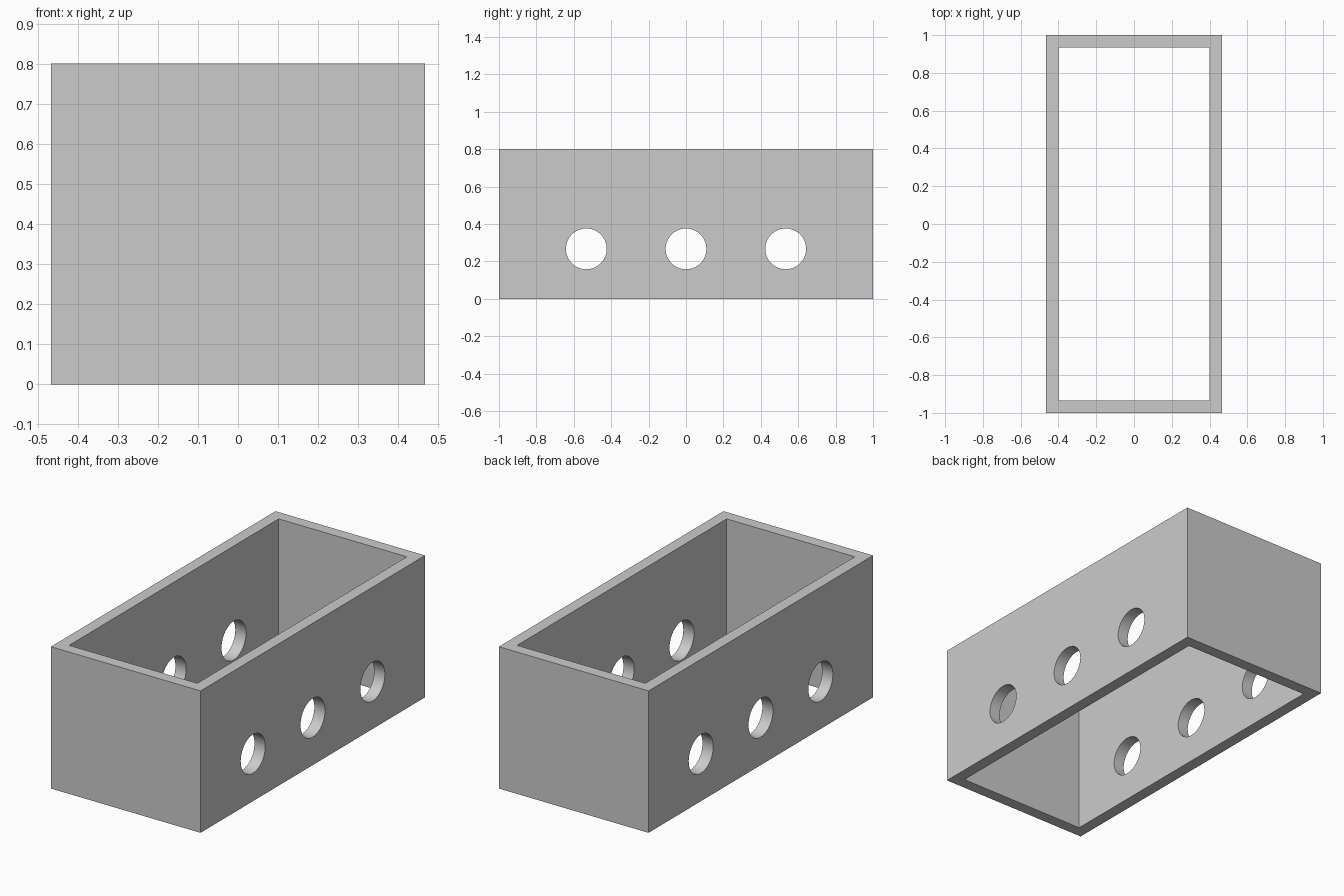
import bpy
import math

if "Cube" in bpy.data.objects:
    bpy.data.objects.remove(bpy.data.objects["Cube"], do_unlink=True)

WIDTH, LENGTH, HEIGHT, WALL = 0.933, 2.0, 0.8, 0.0667
HOLE_RADIUS, HOLE_Z, HOLE_SPACING = 0.109, 0.267, 0.533

grey = bpy.data.materials.new("plain grey")
grey.use_nodes = True
colour = (0.6, 0.6, 0.6, 1)
grey.diffuse_color = colour
grey.node_tree.nodes["Principled BSDF"].inputs["Base Color"].default_value = colour


def box(name, size):
    bpy.ops.mesh.primitive_cube_add(size=1, location=(0, 0, HEIGHT / 2))
    obj = bpy.context.object
    obj.name = name
    obj.scale = size
    bpy.ops.object.transform_apply(location=True, rotation=True, scale=True)
    obj.data.materials.append(grey)
    return obj


def cut(target, cutter):
    """Subtract the cutter from the target, then discard it."""
    cutter.hide_render = True
    mod = target.modifiers.new("cut", "BOOLEAN")
    mod.operation = "DIFFERENCE"
    mod.solver = "EXACT"
    mod.object = cutter
    bpy.context.view_layer.objects.active = target
    bpy.ops.object.modifier_apply(modifier=mod.name)
    bpy.data.objects.remove(cutter, do_unlink=True)


# Rectangular sleeve, open at the top and bottom
frame = box("box_frame", (WIDTH, LENGTH, HEIGHT))
cut(frame, box("cavity_cutter", (WIDTH - 2 * WALL, LENGTH - 2 * WALL, HEIGHT * 2)))

# Three round holes through both long walls
for i in (-1, 0, 1):
    bpy.ops.mesh.primitive_cylinder_add(
        vertices=64, radius=HOLE_RADIUS, depth=WIDTH * 2,
        location=(0, i * HOLE_SPACING, HOLE_Z), rotation=(0, math.pi / 2, 0))
    hole = bpy.context.object
    hole.name = "hole_cutter"
    hole.data.materials.append(grey)
    cut(frame, hole)

# Smooth hole walls, sharp box edges
bpy.ops.object.select_all(action="DESELECT")
frame.select_set(True)
bpy.context.view_layer.objects.active = frame
bpy.ops.object.shade_smooth_by_angle(angle=math.radians(30))
